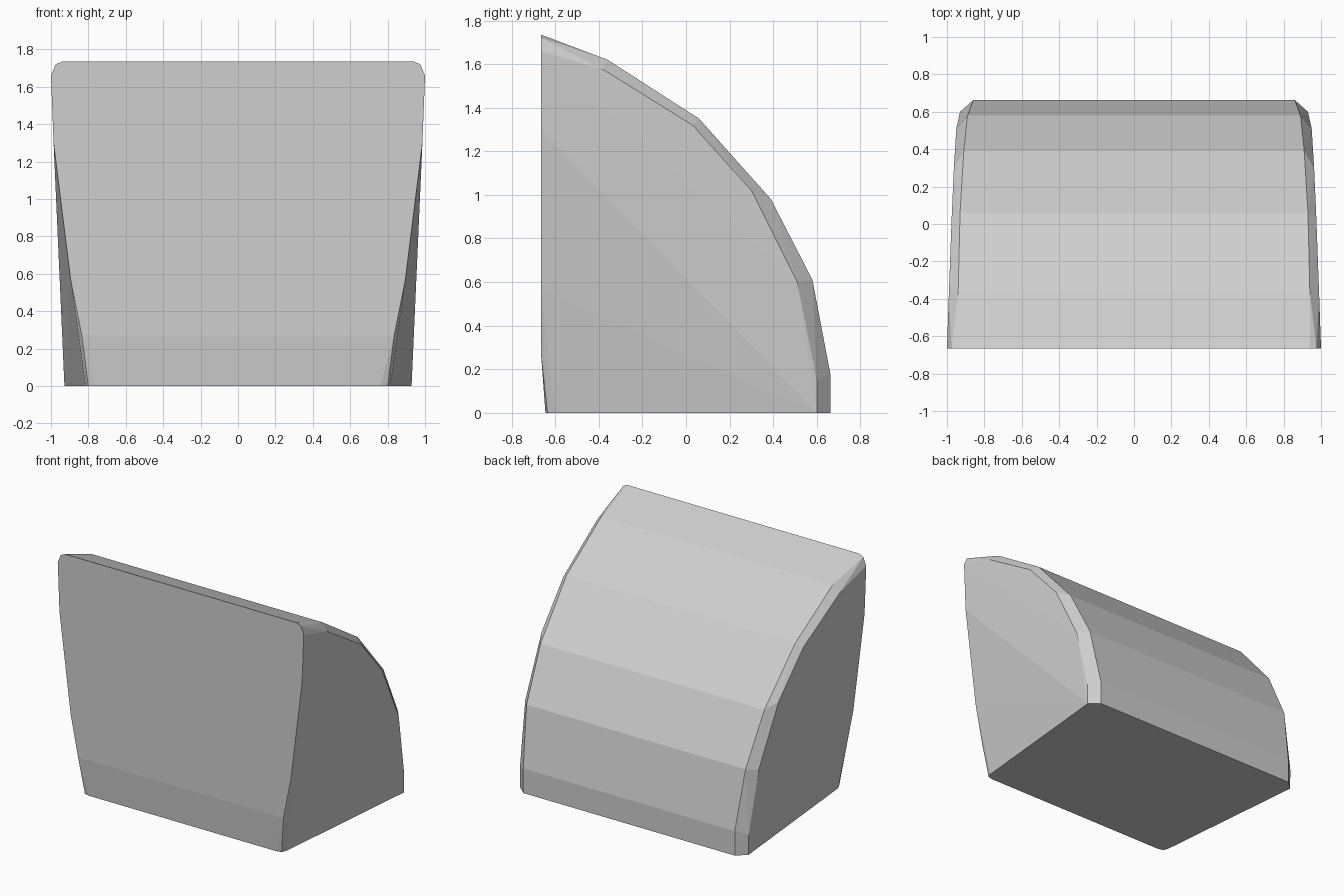
import bpy, bmesh, math

if "Cube" in bpy.data.objects:
    bpy.data.objects.remove(bpy.data.objects["Cube"])

# Curved back strip: half width, y, z
back = [(.94, -.665, 1.735), (.94, -.36, 1.62), (.93, .06, 1.35), (.91, .39, .98),
        (.89, .58, .61), (.86, .662, .18), (.86, .662, 0)]
# Outer rim of the side walls, set in slightly from the curve
rim = [(1.0, -.665, 1.66), (.975, -.665, 1.72), (.99, -.38, 1.575), (.975, .03, 1.32),
       (.963, .30, 1.02), (.95, .51, .60), (.93, .60, .15), (.928, .60, 0)]
# Front edge tapering towards the foot, with a small bevel at the bottom
front = [(.986, -.665, 1.3), (.895, -.665, .57), (.835, -.665, .27),
         (.76, -.645, 0), (.80, -.635, 0), (.815, -.60, 0)]

bm = bmesh.new()
for x, y, z in back + rim + front:
    for s in (-1, 1):
        bm.verts.new((s * x, y, z))

# Wrap the rounded wedge in a closed skin
res = bmesh.ops.convex_hull(bm, input=bm.verts[:])
loose = [v for v in bm.verts if not v.link_faces]
bmesh.ops.delete(bm, geom=loose, context='VERTS')
bmesh.ops.dissolve_limit(bm, angle_limit=math.radians(1), verts=bm.verts[:], edges=bm.edges[:])
bmesh.ops.recalc_face_normals(bm, faces=bm.faces[:])

mesh = bpy.data.meshes.new("rounded_wedge")
bm.to_mesh(mesh)
bm.free()
obj = bpy.data.objects.new("rounded_wedge", mesh)
bpy.context.collection.objects.link(obj)

# Plain grey
grey = bpy.data.materials.new("light grey")
grey.diffuse_color = (.62, .62, .62, 1)
grey.use_nodes = True
grey.node_tree.nodes["Principled BSDF"].inputs["Base Color"].default_value = grey.diffuse_color
mesh.materials.append(grey)
